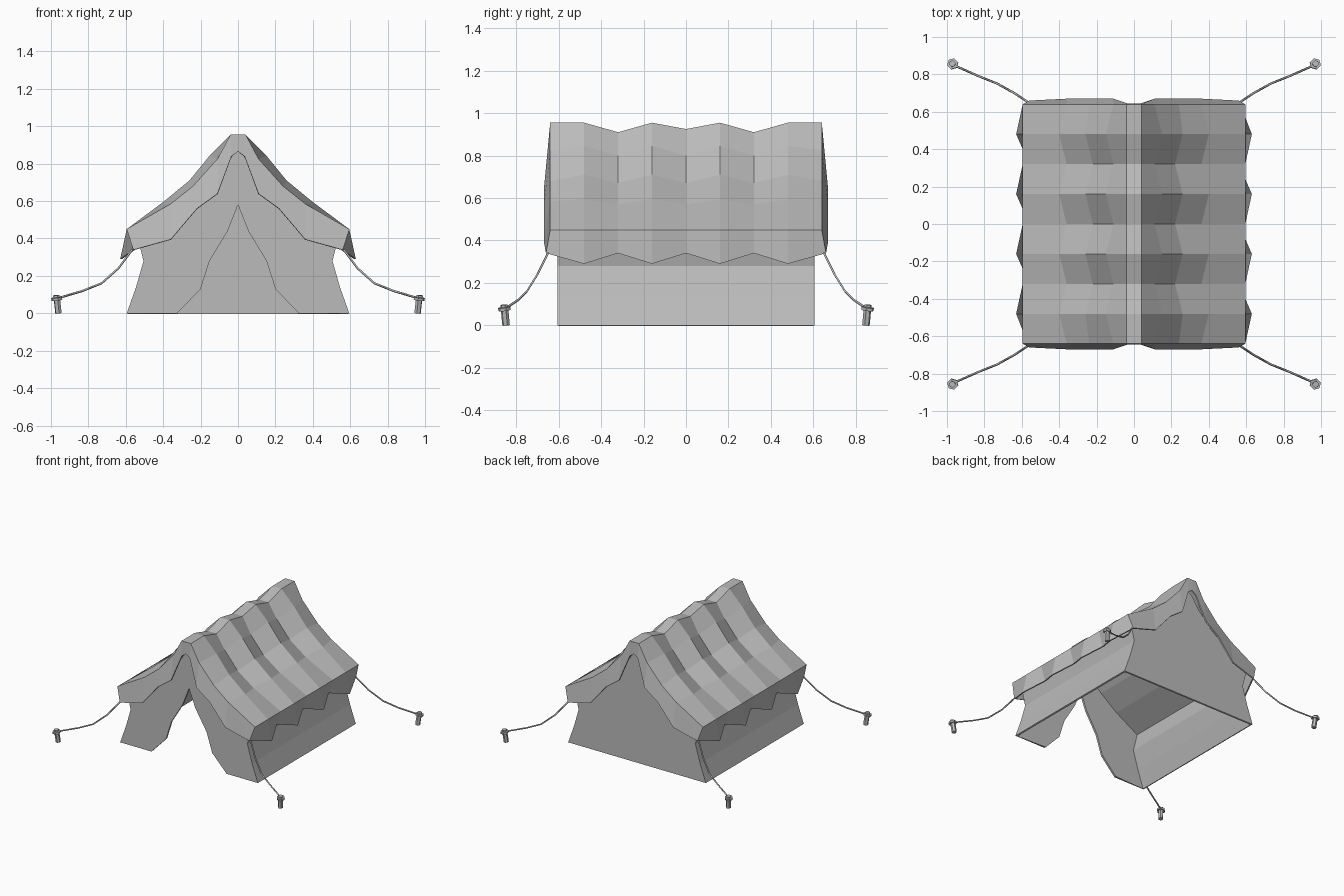
import bpy
import bmesh
from mathutils import Vector

cube = bpy.data.objects.get("Cube")
if cube:
    bpy.data.objects.remove(cube, do_unlink=True)

grey = bpy.data.materials.new("canvas grey")
grey.use_nodes = True
grey.diffuse_color = (0.5, 0.5, 0.5, 1)
grey.node_tree.nodes["Principled BSDF"].inputs["Base Color"].default_value = (0.5, 0.5, 0.5, 1)


def finish(name, bm, thickness=0.0):
    """Turn a bmesh into a flat shaded object, optionally given cloth thickness."""
    bmesh.ops.recalc_face_normals(bm, faces=bm.faces)
    mesh = bpy.data.meshes.new(name)
    bm.to_mesh(mesh)
    bm.free()
    obj = bpy.data.objects.new(name, mesh)
    bpy.context.collection.objects.link(obj)
    mesh.materials.append(grey)
    if thickness:
        mod = obj.modifiers.new("cloth thickness", "SOLIDIFY")
        mod.thickness = thickness
        mod.offset = -1
    return obj


def mirrored(half):
    """Half profile from the centre outwards -> full profile, left to right."""
    return [(-x, *rest) for x, *rest in reversed(half[1:])] + list(half)


def strip(bm, row_a, row_b):
    for i in range(len(row_a) - 1):
        bm.faces.new((row_a[i], row_a[i + 1], row_b[i + 1], row_b[i]))


# Canopy: pleated roof with zigzag side valances and a hanging flap at each end
END = [(0, .955), (.04, .955), (.11, .825), (.24, .68), (.36, .585), (.595, .45), (.56, .34)]
CREST = [(0, .955), (.04, .955), (.15, .845), (.26, .71), (.40, .595), (.595, .45), (.63, .29)]
VALLEY = [(0, .91), (.04, .91), (.11, .80), (.22, .67), (.36, .57), (.595, .45), (.56, .34)]
MIDDLE = [(0, .925), (.04, .925)] + VALLEY[2:]
sections = [END, CREST, VALLEY, CREST, MIDDLE, CREST, VALLEY, CREST, END]
FLAP = [(0, .865, .645), (.035, .84, .645), (.11, .64, .67), (.22, .56, .67),
        (.36, .395, .67), (.56, .34, .66)]

bm = bmesh.new()
rows = []
for j, section in enumerate(sections):
    y = -.64 + .16 * j
    rows.append([bm.verts.new((x, y, z)) for x, z in mirrored(section)])
for a, b in zip(rows, rows[1:]):
    strip(bm, a, b)
for row, side in ((rows[0], -1), (rows[-1], 1)):
    # the flap shares its outer corners with the valance
    row[0].co.y = row[-1].co.y = side * .66
    inner = [bm.verts.new((x, side * y, z)) for x, z, y in mirrored(FLAP)[1:-1]]
    strip(bm, row[1:-1], [row[0]] + inner + [row[-1]])
finish("canopy", bm, .01)

# Tent body: side walls, closed back gable and front gable with a doorway
WALL = [(0, .865), (.03, .85), (.09, .76), (.2, .645), (.34, .54), (.54, .425),
        (.52, .34), (.505, .28), (.545, .14), (.595, 0)]
DOOR = [(0, .58), (.055, .44), (.152, .28), (.2, .13), (.325, 0)]

bm = bmesh.new()
front, back = [[bm.verts.new((x, y, z)) for x, z in mirrored(WALL)] for y in (-.605, .605)]
door = [bm.verts.new((x, -.605, z)) for x, z in mirrored(DOOR)]
strip(bm, front, back)
bm.faces.new(back)
top, arch = len(WALL) - 1, len(DOOR) - 1
bm.faces.new(front[:top + 1] + door[:arch + 1][::-1])
bm.faces.new(front[top:] + door[arch:][::-1])
finish("tent_body", bm, .015)


# Guy ropes and ground pegs at the four corners
def cylinder(bm, start, end, radius, sides):
    axis = Vector(end) - Vector(start)
    made = bmesh.ops.create_cone(bm, cap_ends=True, segments=sides, radius1=radius,
                                 radius2=radius, depth=axis.length)
    turn = axis.to_track_quat("Z", "Y").to_matrix().to_4x4()
    turn.translation = (Vector(start) + Vector(end)) / 2
    bmesh.ops.transform(bm, matrix=turn, verts=made["verts"])


ROPE = [(.565, .65, .34), (.64, .70, .24), (.73, .75, .16), (.83, .79, .12), (.965, .85, .08)]
for sx, x_name in ((1, "left"), (-1, "right")):
    for sy, y_name in ((-1, "front"), (1, "back")):
        def place(p):
            return (p[0] * sx, p[1] * sy, p[2])

        curve = bpy.data.curves.new("guy_rope", "CURVE")
        curve.dimensions = "3D"
        curve.bevel_depth = .006
        curve.bevel_resolution = 0
        curve.use_fill_caps = True
        spline = curve.splines.new("POLY")
        spline.points.add(len(ROPE) - 1)
        for point, p in zip(spline.points, ROPE):
            point.co = (*place(p), 1)
        curve.materials.append(grey)
        rope = bpy.data.objects.new(f"{y_name}_{x_name}_guy_rope", curve)
        bpy.context.collection.objects.link(rope)

        bm = bmesh.new()
        cylinder(bm, place((.96, .848, 0)), place((.968, .855, .075)), .018, 6)
        cylinder(bm, place((.968, .855, .07)), place((.97, .857, .085)), .03, 6)
        cylinder(bm, place((.97, .857, .085)), place((.971, .858, .097)), .018, 6)
        finish(f"{y_name}_{x_name}_peg", bm)
